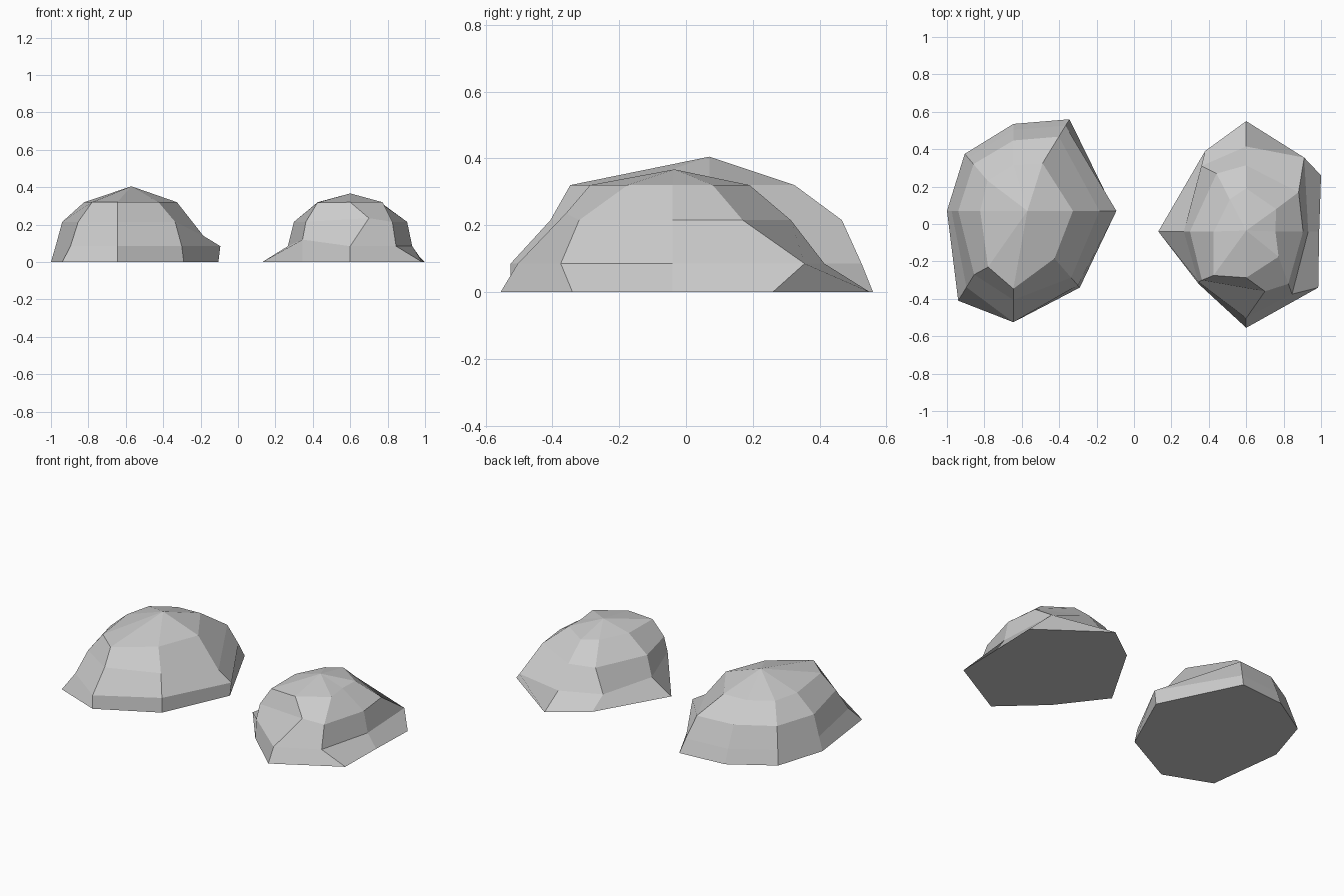
import bpy, bmesh
from mathutils import Vector

LEVELS = (0.0, 0.085, 0.215, 0.32)


def make_rock(name, centre, apex, columns, nudges):
    """Eight-sided dome: each column is (base dx, base dy, three ring fractions)."""
    bm = bmesh.new()
    rings = []
    for r, z in enumerate(LEVELS):
        ring = []
        for c, (dx, dy, *fractions) in enumerate(columns):
            f = 1.0 if r == 0 else fractions[r - 1]
            p = nudges.get((r, c), (centre[0] + dx * f, centre[1] + dy * f, z))
            ring.append(bm.verts.new(Vector(p)))
        rings.append(ring)
    top = bm.verts.new(apex)
    n = len(columns)
    bm.faces.new(rings[0][::-1])
    for i in range(n):
        j = (i + 1) % n
        for low, high in zip(rings, rings[1:]):
            bm.faces.new((low[i], low[j], high[j], high[i]))
        bm.faces.new((rings[-1][i], rings[-1][j], top))
    bmesh.ops.recalc_face_normals(bm, faces=bm.faces[:])
    mesh = bpy.data.meshes.new(name)
    bm.to_mesh(mesh)
    bm.free()
    obj = bpy.data.objects.new(name, mesh)
    bpy.context.collection.objects.link(obj)
    return obj


# Left boulder, columns counter-clockwise from +x
make_rock("left_rock", (-0.645, 0.07), (-0.57, 0.07, 0.405), [
    (0.54, 0.0, 1.02, 0.85, 0.59),
    (0.30, 0.49, 0.93, 0.81, 0.52),
    (0.0, 0.465, 0.93, 0.81, 0.53),
    (-0.26, 0.305, 0.93, 0.82, 0.53),
    (-0.355, 0.0, 0.93, 0.83, 0.50),
    (-0.295, -0.48, 0.85, 0.71, 0.53),
    (0.0, -0.595, 1.0, 0.80, 0.70),
    (0.355, -0.41, 0.97, 0.87, 0.62),
], {(2, 0): (-0.185, 0.07, 0.14), (3, 5): (-0.78, -0.23, 0.32)})

# Right boulder, with a few chipped corners pushed out of line
make_rock("right_rock", (0.60, -0.04), (0.60, -0.035, 0.367), [
    (0.39, 0.0, 0.85, 0.78, 0.40),
    (0.40, 0.30, 0.85, 0.70, 0.40),
    (0.0, 0.59, 0.77, 0.60, 0.39),
    (-0.22, 0.43, 0.85, 0.72, 0.40),
    (-0.47, 0.0, 0.71, 0.64, 0.37),
    (-0.255, -0.28, 1.0, 0.93, 0.75),
    (0.0, -0.515, 0.90, 0.70, 0.48),
    (0.385, -0.30, 0.85, 0.70, 0.45),
], {
    (1, 1): (0.91, 0.355, 0.085),
    (1, 3): (0.36, 0.31, 0.085),
    (1, 5): (0.345, -0.31, 0.12),
    (1, 7): (0.845, -0.375, 0.085),
    (2, 6): (0.70, -0.36, 0.235),
    (2, 7): (0.825, -0.32, 0.215),
    (3, 5): (0.425, -0.275, 0.318),
})
